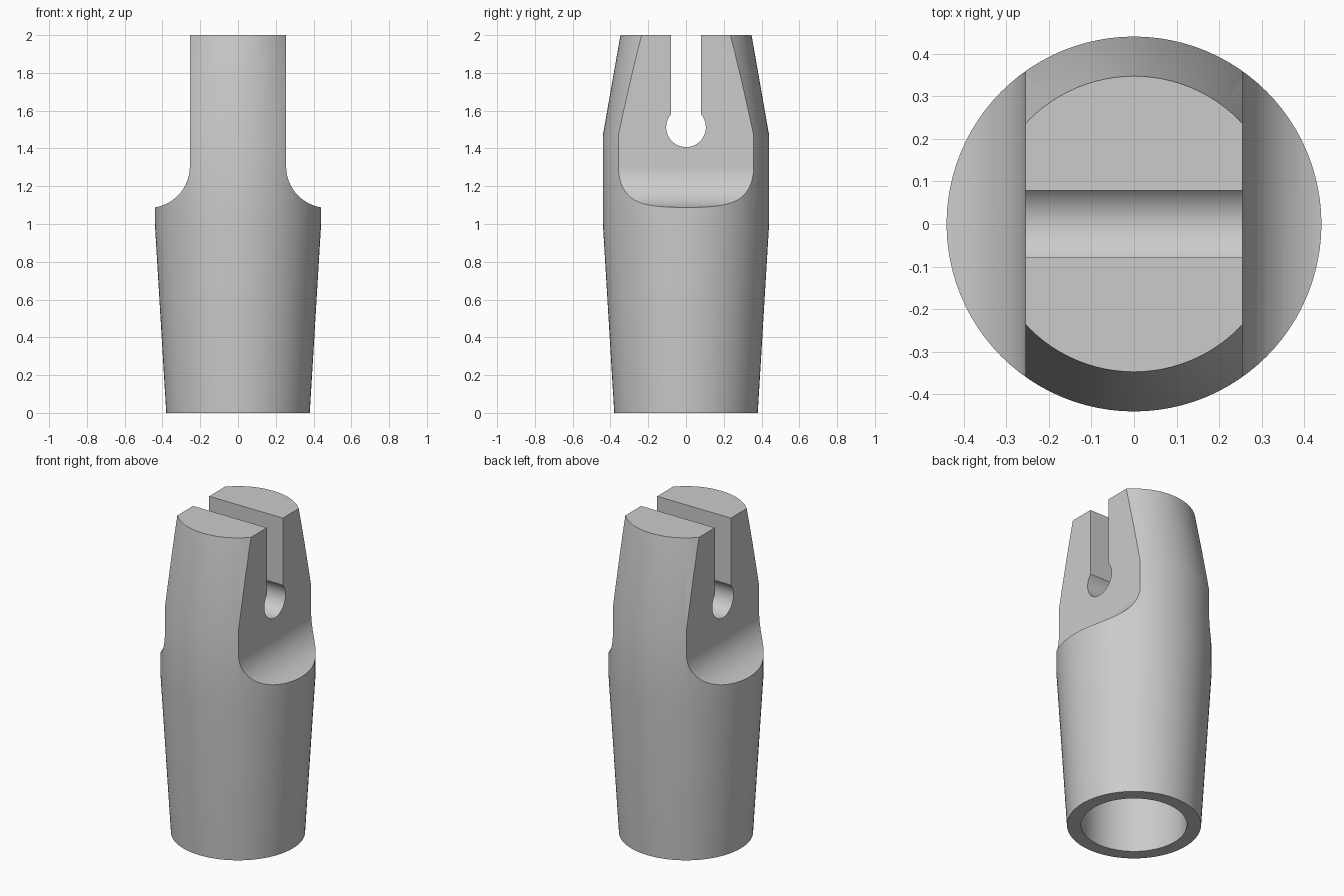
import bpy, bmesh
from math import asin, cos, pi, radians, sin
from mathutils import Matrix, Vector

cube = bpy.data.objects.get("Cube")
if cube:
    bpy.data.objects.remove(cube)

grey = bpy.data.materials.new("plain grey")
grey.use_nodes = True
colour = (0.6, 0.6, 0.6, 1)
grey.diffuse_color = colour
grey.node_tree.nodes["Principled BSDF"].inputs["Base Color"].default_value = colour


def to_object(name, bm):
    bmesh.ops.recalc_face_normals(bm, faces=bm.faces)
    mesh = bpy.data.meshes.new(name)
    bm.to_mesh(mesh)
    bm.free()
    mesh.materials.append(grey)
    obj = bpy.data.objects.new(name, mesh)
    bpy.context.collection.objects.link(obj)
    return obj


def lathe(name, profile, steps=96):
    """Turn a closed (radius, z) profile about the z axis."""
    bm = bmesh.new()
    verts = [bm.verts.new((r, 0, z)) for r, z in profile]
    edges = [bm.edges.new(pair) for pair in zip(verts, verts[1:])]
    bmesh.ops.spin(bm, geom=verts + edges, axis=(0, 0, 1), cent=(0, 0, 0),
                   angle=2 * pi, steps=steps)
    bmesh.ops.remove_doubles(bm, verts=bm.verts, dist=0.0001)
    return to_object(name, bm)


def prism(name, points, direction):
    """Extrude a closed outline by a direction vector."""
    bm = bmesh.new()
    face = bm.faces.new([bm.verts.new(p) for p in points])
    extruded = bmesh.ops.extrude_face_region(bm, geom=[face])["geom"]
    moved = [v for v in extruded if isinstance(v, bmesh.types.BMVert)]
    bmesh.ops.translate(bm, verts=moved, vec=direction)
    return to_object(name, bm)


def arc(cx, cz, radius, start, end, steps):
    for i in range(steps + 1):
        a = start + (end - start) * i / steps
        yield cx + radius * cos(a), cz + radius * sin(a)


# Tapered round body with a blind socket in the base
body = lathe("rod_end_body", [
    (0, 1.0), (0.30, 1.0), (0.30, 0), (0.38, 0),
    (0.44, 1.0), (0.44, 1.47), (0.347, 2.0), (0, 2.0)])

# Side flats that run out through a fillet
flat, fillet, fillet_z = 0.255, 0.22, 1.305
outline = [(0.7, 2.2), (flat, 2.2)]
outline += arc(flat + fillet, fillet_z, fillet, pi, 1.5 * pi, 20)
outline.append((0.7, fillet_z - fillet))
cutters = [prism(f"{side}_flat_cutter", [(s * x, -0.6, z) for x, z in outline],
                 Vector((0, 1.2, 0)))
           for side, s in (("left", 1), ("right", -1))]

# Keyhole slot through the fork
half, hole, hole_z = 0.079, 0.105, 1.512
lip = asin(half / hole)
keyhole = [(half, 2.2), (-half, 2.2)]
keyhole += arc(0, hole_z, hole, pi / 2 + lip, 2.5 * pi - lip, 40)
cutters.append(prism("slot_cutter", [(-0.6, y, z) for y, z in keyhole],
                     Vector((1.2, 0, 0))))

# Cut the body, then drop the cutters
bpy.context.view_layer.objects.active = body
for cutter in cutters:
    cut = body.modifiers.new(cutter.name, "BOOLEAN")
    cut.operation = "DIFFERENCE"
    cut.solver = "EXACT"
    cut.object = cutter
    bpy.ops.object.modifier_apply(modifier=cut.name)
    bpy.data.objects.remove(cutter)

# Smooth round surfaces, crisp machined edges
bpy.ops.object.select_all(action="DESELECT")
body.select_set(True)
bpy.ops.object.shade_smooth_by_angle(angle=radians(25))
